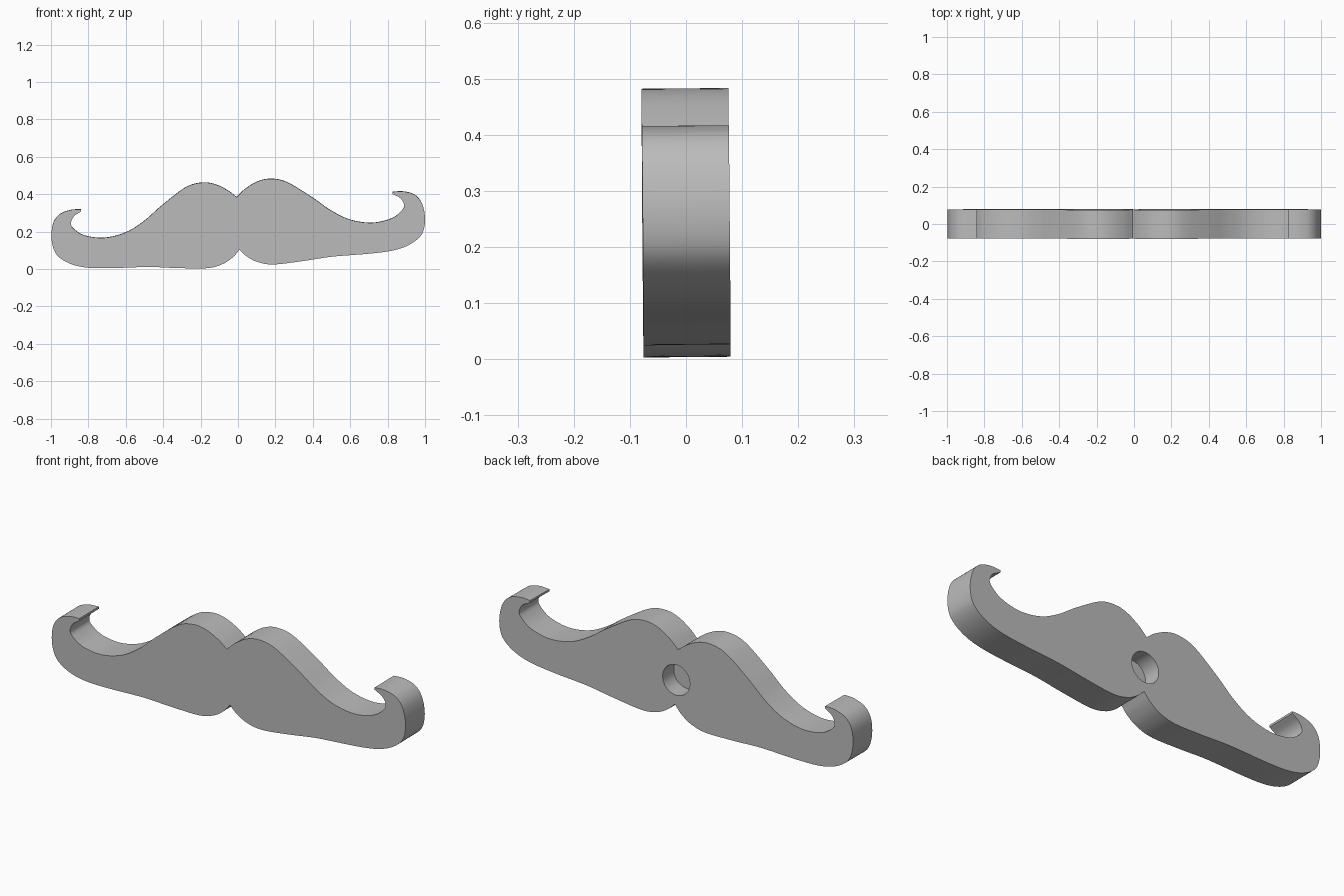
import bpy
import bmesh
import math
from mathutils import Vector

THICKNESS = 0.155
HOLE_RADIUS = 0.077
HOLE_DEPTH = 0.09
STEPS = 6

if "Cube" in bpy.data.objects:
    bpy.data.objects.remove(bpy.data.objects["Cube"])

# Half outline: upper edge from the centre notch out to the curled tip
upper_edge = [(0, .142), (.045, .18), (.11, .216), (.18, .229), (.27, .208),
              (.403, .118), (.5, .042), (.6, -.013), (.715, -.036),
              (.82, -.019), (.878, .02), (.892, .05), (.875, .086), (.834, .112)]
# Half outline: from the tip round the curl and back along the lower edge
lower_edge = [(.834, .123), (.89, .122), (.95, .102), (.987, .055), (1, -.02),
              (.989, -.09), (.957, -.134), (.895, -.17), (.813, -.191),
              (.693, -.2), (.492, -.205), (.341, -.219), (.18, -.229),
              (.095, -.212), (.037, -.178), (0, -.14)]


def smooth_path(points):
    """Sample a smooth spline that passes through all the points."""
    pts = [Vector(p) for p in points]
    pts = [2 * pts[0] - pts[1]] + pts + [2 * pts[-1] - pts[-2]]
    path = []
    for a, b, c, d in zip(pts, pts[1:], pts[2:], pts[3:]):
        for i in range(STEPS):
            t = i / STEPS
            path.append(b + (c - a) * t / 2
                        + (a - 2.5 * b + 2 * c - d / 2) * t ** 2
                        + (1.5 * (b - c) + (d - a) / 2) * t ** 3)
    return path + [pts[-2]]


# Moustache slab: mirrored outline extruded to its thickness
half = smooth_path(upper_edge) + smooth_path(lower_edge)
outline = half + [Vector((-p.x, p.y)) for p in reversed(half[1:-1])]
bm = bmesh.new()
front = bm.faces.new([bm.verts.new((p.x, -THICKNESS / 2, p.y)) for p in outline])
result = bmesh.ops.extrude_face_region(bm, geom=[front], use_keep_orig=True)
moved = [v for v in result["geom"] if isinstance(v, bmesh.types.BMVert)]
bmesh.ops.translate(bm, verts=moved, vec=(0, THICKNESS, 0))
bmesh.ops.recalc_face_normals(bm, faces=bm.faces)
mesh = bpy.data.meshes.new("moustache")
bm.to_mesh(mesh)
bm.free()
moustache = bpy.data.objects.new("moustache", mesh)
bpy.context.collection.objects.link(moustache)

# Plain grey material
grey = bpy.data.materials.new("plain grey")
grey.use_nodes = True
colour = (0.5, 0.5, 0.5, 1)
grey.diffuse_color = colour
grey.node_tree.nodes["Principled BSDF"].inputs["Base Color"].default_value = colour
mesh.materials.append(grey)

# Blind round recess in the back
bpy.ops.mesh.primitive_cylinder_add(
    vertices=48, radius=HOLE_RADIUS, depth=2 * HOLE_DEPTH,
    location=(0, THICKNESS / 2, -.015), rotation=(math.pi / 2, 0, 0))
cutter = bpy.context.object
cutter.name = "recess_cutter"
cutter.hide_render = True
cutter.data.materials.append(grey)
recess = moustache.modifiers.new("recess", "BOOLEAN")
recess.operation = "DIFFERENCE"
recess.solver = "EXACT"
recess.object = cutter

bpy.ops.object.select_all(action="DESELECT")
moustache.select_set(True)
bpy.context.view_layer.objects.active = moustache
bpy.ops.object.modifier_apply(modifier="recess")
bpy.data.objects.remove(cutter)
bpy.ops.object.shade_smooth_by_angle(angle=math.radians(30))

# Slight jaunty tilt
moustache.rotation_euler = (math.radians(.5), math.radians(-3.2), 0)
moustache.location = (0, 0, .244)
